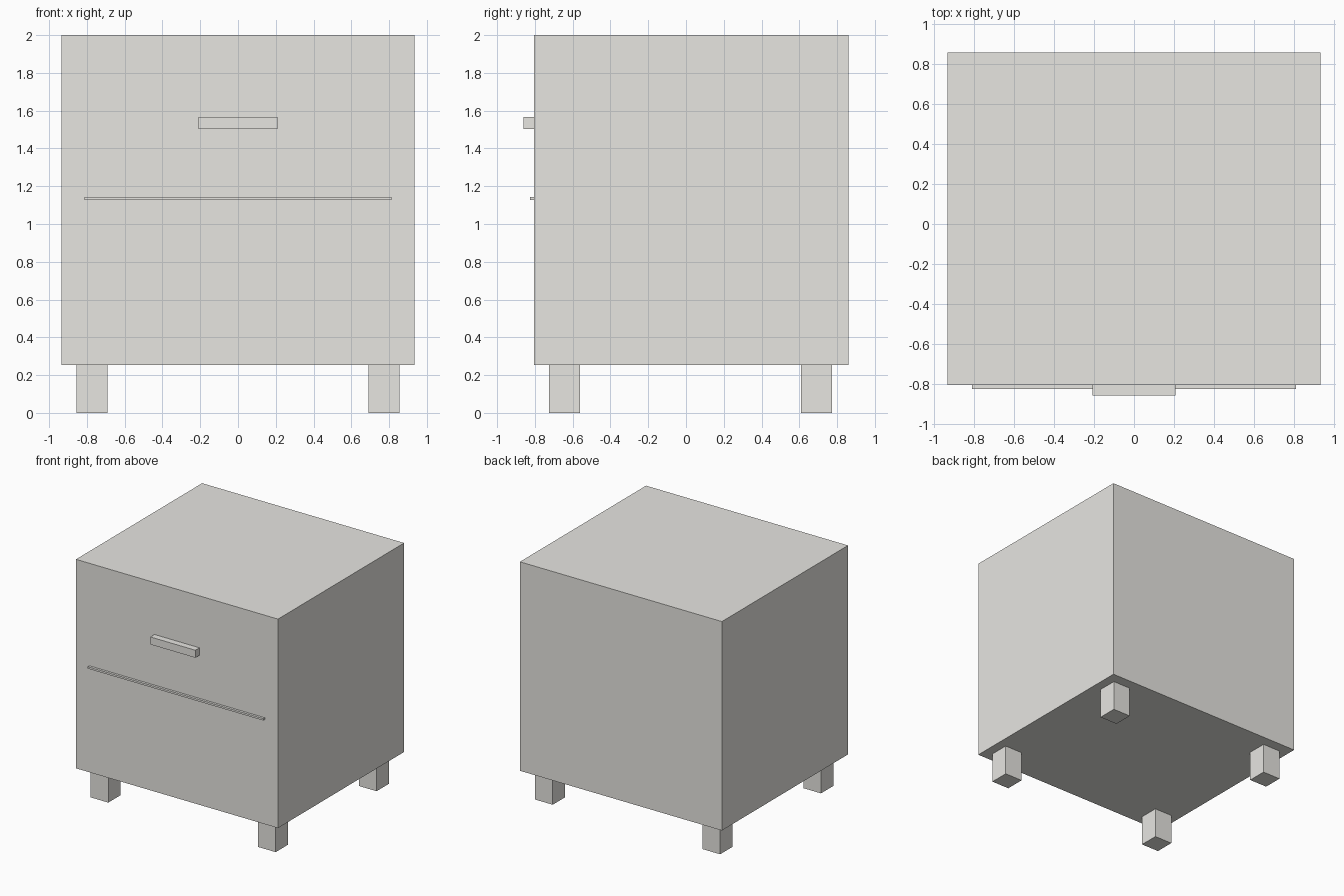
import bpy

if "Cube" in bpy.data.objects:
    bpy.data.objects.remove(bpy.data.objects["Cube"])

# One warm grey for the whole cabinet
grey = bpy.data.materials.new("warm_grey")
grey.diffuse_color = (0.80, 0.79, 0.755, 1.0)
grey.use_nodes = True
grey.node_tree.nodes["Principled BSDF"].inputs["Base Color"].default_value = grey.diffuse_color


def box(name, x, y, z):
    """Axis-aligned box from (min, max) pairs."""
    spans = (x, y, z)
    bpy.ops.mesh.primitive_cube_add(size=1, location=[(a + b) / 2 for a, b in spans])
    ob = bpy.context.object
    ob.name = name
    ob.scale = [b - a for a, b in spans]
    bpy.ops.object.transform_apply(location=False, rotation=False, scale=True)
    ob.data.materials.append(grey)
    return ob


FRONT = -0.806  # front plane of the cabinet

# Cabinet body
box("cabinet_body", (-0.934, 0.934), (FRONT, 0.86), (0.253, 2.0))

# Drawer pull and the dividing strip below it
box("drawer_handle", (-0.208, 0.208), (-0.86, FRONT), (1.503, 1.566))
box("divider_strip", (-0.812, 0.812), (-0.826, FRONT), (1.127, 1.143))

# Four square legs
for side, cx in (("left", -0.774), ("right", 0.774)):
    for end, cy in (("front", -0.643), ("back", 0.69)):
        box(f"{end}_{side}_leg", (cx - 0.082, cx + 0.082),
            (cy - 0.082, cy + 0.082), (0.0, 0.253))
